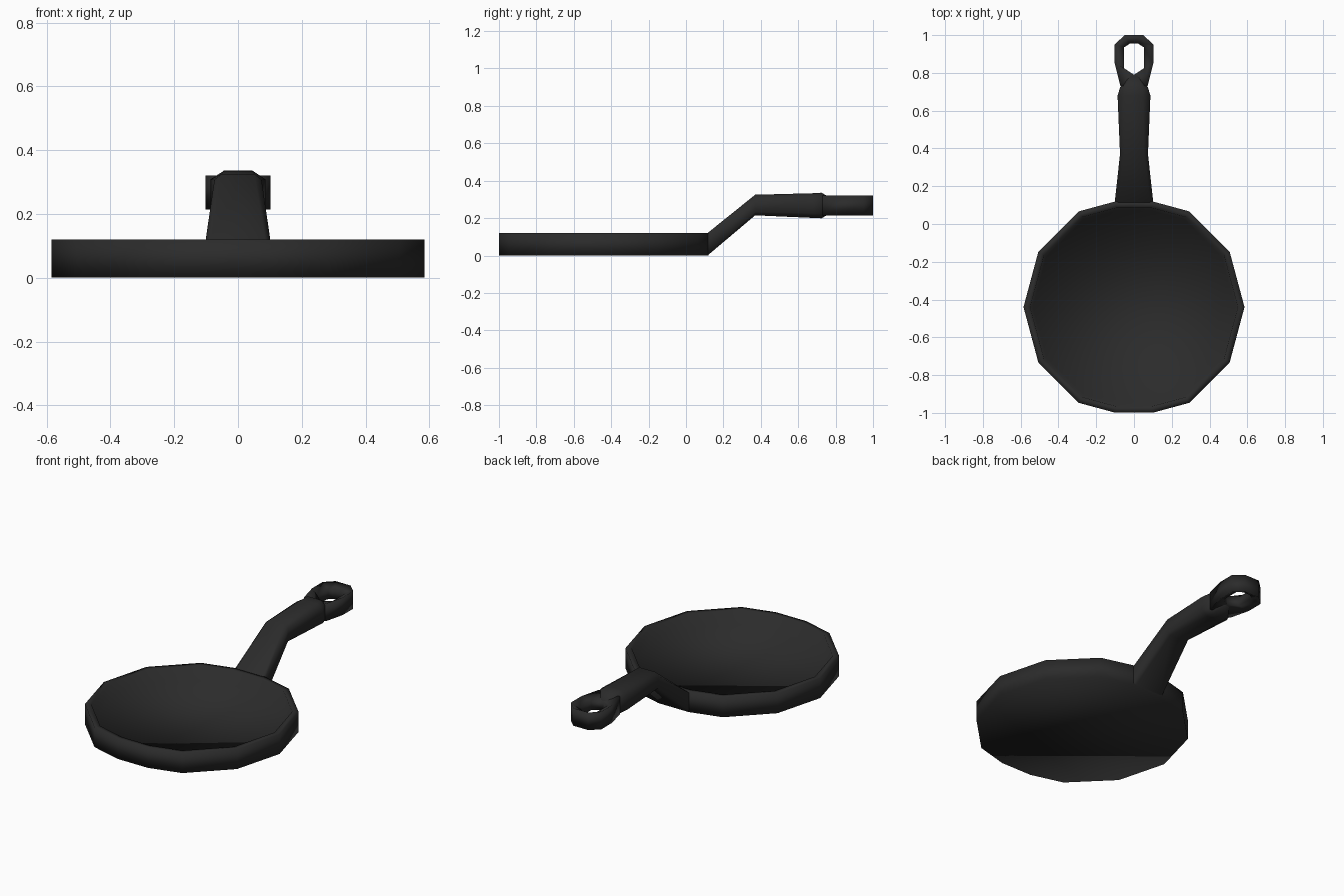
import bpy, bmesh, math

if "Cube" in bpy.data.objects:
    bpy.data.objects.remove(bpy.data.objects["Cube"])

iron = bpy.data.materials.new("dark_iron")
iron.diffuse_color = (0.024, 0.024, 0.024, 1)
iron.use_nodes = True
iron.node_tree.nodes["Principled BSDF"].inputs["Base Color"].default_value = iron.diffuse_color


def finish(bm, name):
    bmesh.ops.recalc_face_normals(bm, faces=bm.faces)
    for f in bm.faces:
        f.smooth = True
    me = bpy.data.meshes.new(name)
    bm.to_mesh(me)
    bm.free()
    me.materials.append(iron)
    ob = bpy.data.objects.new(name, me)
    bpy.context.collection.objects.link(ob)
    return ob


def loft(bm, rings, cap_start=True, cap_end=True):
    loops = [[bm.verts.new(p) for p in r] for r in rings]
    n = len(loops[0])
    for a, b in zip(loops, loops[1:]):
        for i in range(n):
            j = (i + 1) % n
            bm.faces.new((a[i], a[j], b[j], b[i]))
    if cap_start:
        bm.faces.new(loops[0])
    if cap_end:
        bm.faces.new(loops[-1])


# Pan: twelve-sided dish whose front and back corners are cut flat
R, CY, CUT = 0.585, -0.44, 0.1
outline = []
for k in range(12):
    a = math.radians(30 * k)
    x, y = R * math.cos(a), R * math.sin(a)
    if k in (3, 9):
        s = 1 if k == 3 else -1
        outline += [(s * CUT, s * 0.559), (-s * CUT, s * 0.559)]
    else:
        outline.append((x, y))
# (scale, height) profile: base, outer wall, rim, recessed floor
profile = [(1, 0), (1, 0.12), (0.94, 0.12), (0.915, 0.035)]
bm = bmesh.new()
loft(bm, [[(x * s, CY + y * s, z) for x, y in outline] for s, z in profile])
finish(bm, "pan_dish")


# Handle: chamfered sections (y, half width, top half width, bottom z, top z, chamfer)
def section(y, w, t, z0, z1, c):
    half = [(t, z0), (w, z0 + c), (w, z1 - c), (t, z1)]
    return [(x, y, z) for x, z in half] + [(-x, y, z) for x, z in reversed(half)]


stations = [(0.115, 0.102, 0.085, 0.000, 0.120, 0.006),
            (0.370, 0.074, 0.052, 0.215, 0.325, 0.018),
            (0.680, 0.087, 0.048, 0.201, 0.333, 0.025),
            (0.725, 0.073, 0.045, 0.199, 0.336, 0.025),
            (0.787, 0.030, 0.015, 0.236, 0.299, 0.008)]
bm = bmesh.new()
loft(bm, [section(*s) for s in stations], cap_start=False)
finish(bm, "handle_grip")

# Hanging loop: band around a hexagonal hole, thinner towards the hole
outer = [(0.072, 0.73), (0.102, 0.85), (0.102, 0.95), (0.05, 1.0)]
inner = [(0.0, 0.79), (0.053, 0.825), (0.053, 0.935), (0.022, 0.955)]


def mirror(pts):
    return [(-x, y) for x, y in reversed(pts)]


out2 = outer + mirror(outer)
in2 = inner + mirror(inner[1:])
bm = bmesh.new()
ov = [[bm.verts.new((x, y, z)) for x, y in out2] for z in (0.214, 0.32)]
iv = [[bm.verts.new((x, y, z)) for x, y in in2] for z in (0.24, 0.295)]
for o, i in zip(ov, iv):
    for k in range(7):
        bm.faces.new((o[k], o[k + 1], i[(k + 1) % 7], i[k]))
    bm.faces.new((o[7], o[0], i[0]))
for lo, hi in (ov, iv):
    n = len(lo)
    for k in range(n):
        j = (k + 1) % n
        bm.faces.new((lo[k], lo[j], hi[j], hi[k]))
finish(bm, "hanging_loop")
